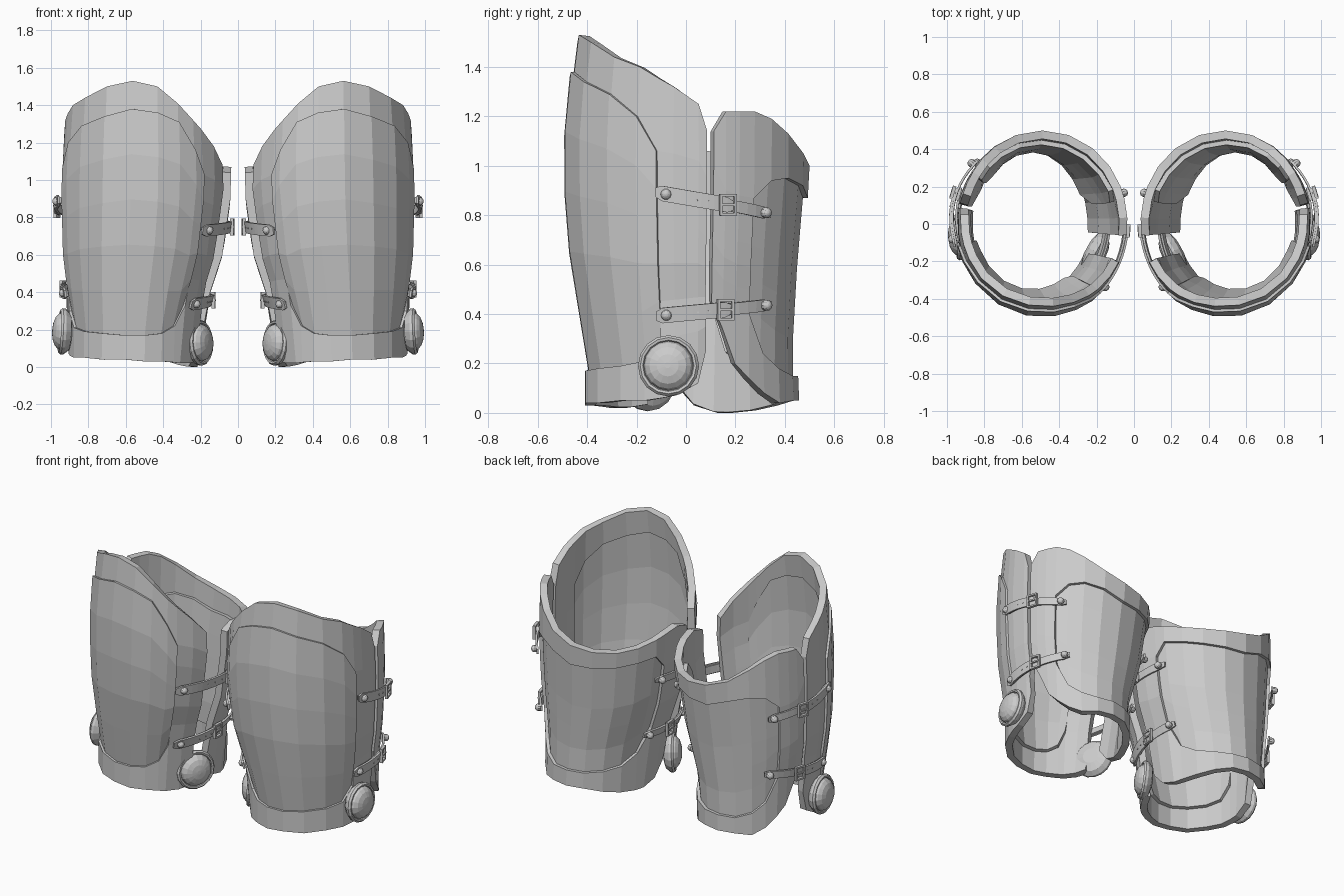
import bpy, bmesh
from math import sin, cos, pi, radians
from mathutils import Matrix, Vector

if "Cube" in bpy.data.objects:
    bpy.data.objects.remove(bpy.data.objects["Cube"])

# Thigh profile by height: z, centre x, half width, front depth, back depth
PROFILE = [(0, .55, .34, .395, .455), (.25, .545, .345, .395, .445),
           (.6, .51, .425, .46, .465), (.95, .49, .455, .488, .495),
           (1.2, .49, .445, .482, .495), (1.53, .49, .42, .44, .47)]


def surface(phi, z, off=0.0):
    """Point on the thigh; phi is degrees from the front towards the outer side."""
    z0 = min(max(z, 0), 1.529)
    for a, b in zip(PROFILE, PROFILE[1:]):
        if a[0] <= z0 <= b[0]:
            t = (z0 - a[0]) / (b[0] - a[0])
            _, cx, rx, f, k = [p + (q - p) * t for p, q in zip(a, b)]
            break
    s, c = sin(radians(phi)), cos(radians(phi))
    ry = f if c > 0 else k
    return Vector((cx + (rx + off) * s, -(ry + off) * c, z))


def frame(phi, z, off):
    """Local axes on the surface: X along, Y up, Z outwards."""
    t = (surface(phi + 1, z) - surface(phi - 1, z)).normalized()
    n = t.cross(Vector((0, 0, 1))).normalized()
    up = n.cross(t)
    m = Matrix((t, up, n)).transposed().to_4x4()
    m.translation = surface(phi, z, off)
    return m


def finish(name, bm, thick=0.0):
    bmesh.ops.delete(bm, geom=[v for v in bm.verts if not v.link_faces], context='VERTS')
    me = bpy.data.meshes.new(name)
    bm.to_mesh(me)
    bm.free()
    ob = bpy.data.objects.new(name, me)
    bpy.context.collection.objects.link(ob)
    if thick:
        so = ob.modifiers.new("thickness", 'SOLIDIFY')
        so.thickness, so.offset = thick, -1
    mi = ob.modifiers.new("other_leg", 'MIRROR')
    mi.use_axis[0] = True
    mi.use_mirror_merge = False
    return ob


def sheet(name, grid, keep, thick):
    bm = bmesh.new()
    vs = [[bm.verts.new(p) for p in col] for col in grid]
    for c in range(len(vs) - 1):
        for r in range(len(vs[c]) - 1):
            if keep(c, r):
                bm.faces.new((vs[c][r], vs[c + 1][r], vs[c + 1][r + 1], vs[c][r + 1]))
    return finish(name, bm, thick)


def plate(name, cols, first, last, frame_off, panel_off):
    """Border and centre panel from columns: angle, bottom, panel bottom, panel top, top."""
    n = 5

    def grid(off):
        out = []
        for phi, zb, pb, pt, zt in cols:
            zs = [zb] + [pb + (pt - pb) * i / n for i in range(n + 1)] + [zt]
            out.append([surface(phi, z, off(z, i)) for i, z in enumerate(zs)])
        return out

    def inside(c, r):
        return first <= c < last and 1 <= r <= n

    sheet(name + "_border", grid(frame_off), lambda c, r: not inside(c, r), .045)
    sheet(name + "_panel", grid(panel_off), inside, .05)


# Front plate, inner edge to outer edge
front = [(-65, .03, .33, .95, 1.08), (-54, .02, .33, 1.0, 1.18),
         (-42, .02, .33, 1.03, 1.27), (-35, .025, .22, 1.16, 1.32),
         (-23, .03, .18, 1.31, 1.41), (-8, .03, .17, 1.36, 1.50),
         (10, .04, .17, 1.38, 1.53), (30, .04, .18, 1.34, 1.50),
         (50, .05, .19, 1.29, 1.44), (66, .05, .21, 1.2, 1.40),
         (76, .06, .30, 1.06, 1.355), (84, .07, .31, 1.05, 1.32),
         (96, .12, .33, 1.02, 1.25), (100, .25, .35, .95, 1.14)]
plate("front_plate", front, 2, 10,
      lambda z, i: .018 if i < 2 else 0, lambda z, i: .004 if i < 2 else .014)

# Back plate, outer edge to inner edge
back = [(103, .45, .5, 1.0, 1.14), (109, .34, .45, .9, 1.22),
        (116, .2, .42, .88, 1.22), (124, .14, .40, .87, 1.22),
        (134, .08, .24, .94, 1.19), (146, .04, .18, .95, 1.13),
        (162, .05, .15, .92, 1.05), (180, .05, .15, .87, 1.0),
        (198, .05, .15, .87, .98), (216, .03, .16, .88, .98),
        (232, .01, .18, .9, 1.0), (246, .0, .24, .92, 1.03),
        (254, .0, .4, .84, 1.05), (266, .03, .4, .85, 1.07),
        (277, .12, .4, .9, 1.04)]
plate("back_plate", back, 3, 12, lambda z, i: .005, lambda z, i: -.015)


def lathe(bm, profile, m, seg):
    rings = [[bm.verts.new(m @ Vector((r * cos(2 * pi * i / seg), r * sin(2 * pi * i / seg), h)))
              for i in range(seg)] for r, h in profile]
    for a, b in zip(rings, rings[1:]):
        for i in range(seg):
            j = (i + 1) % seg
            bm.faces.new((a[i], a[j], b[j], b[i]))
    bm.faces.new(rings[0][::-1])
    bm.faces.new(rings[-1])


def box(bm, m, pos, size):
    bmesh.ops.create_cube(bm, size=1, matrix=m @ Matrix.Translation(pos) @ Matrix.Diagonal((*size, 1)))


RIVET = [(.022, -.012), (.022, .004), (.018, .013), (.01, .019), (.003, .021)]


def strap(name, p0, p1, z0, z1, bulge, buckle_t):
    def at(t, lift=0.0):
        return p0 + (p1 - p0) * t, z0 + (z1 - z0) * t, .024 + lift + bulge * sin(pi * min(max(t, 0), 1))

    def band(part, t0, t1, half, lift):
        grid = []
        for i in range(13):
            phi, z, off = at(t0 + (t1 - t0) * i / 12, lift)
            w = half * (.6 if i in (0, 12) else 1)
            grid.append([surface(phi, z - w, off), surface(phi, z + w, off)])
        if p1 < p0:
            grid.reverse()
        sheet(name + part, grid, lambda c, r: True, .012)

    # Leather band and wider overlapping tongue
    band("_band", -.08, 1.08, .024, 0)
    band("_tongue", -.1, buckle_t + .06, .031, .011)
    # End rivets and small tongue holes
    bm = bmesh.new()
    for t in (0, 1):
        phi, z, off = at(t, .01)
        lathe(bm, RIVET, frame(phi, z, off), 10)
    for t in (.3, .4, .5):
        phi, z, off = at(t, .011)
        lathe(bm, [(.005, -.006), (.005, .003)], frame(phi, z, off), 6)
    finish(name + "_rivets", bm)
    # Buckle frame with prong
    bm = bmesh.new()
    phi, z, off = at(buckle_t, .014)
    m = frame(phi, z, off)
    for s in (-1, 1):
        box(bm, m, (s * .03, 0, 0), (.011, .088, .018))
        box(bm, m, (0, s * .039, 0), (.06, .011, .018))
    box(bm, m, (0, 0, .006), (.06, .009, .01))
    finish(name + "_buckle", bm)


strap("outer_upper_strap", 81, 129, .885, .81, .014, .57)
strap("outer_lower_strap", 80, 132, .395, .435, .01, .55)
strap("inner_upper_strap", -48, -109, .73, .76, -.004, .62)
strap("inner_lower_strap", -52, -109, .335, .37, -.004, .62)

# Domed knee discs with a raised rim
DISC = [(.05, -.05), (.1, -.035), (.122, -.008), (.124, .008), (.114, .02), (.104, .018),
        (.1, .01), (.093, .027), (.075, .043), (.045, .054), (.012, .058)]
for name, pos, normal in (("outer_disc", (.935, -.07, .19), (1, -.08, .05)),
                          ("inner_disc", (.205, -.15, .13), (-.87, -.48, .05))):
    bm = bmesh.new()
    m = Vector(normal).to_track_quat('Z', 'Y').to_matrix().to_4x4()
    m.translation = pos
    lathe(bm, DISC, m, 16)
    finish(name, bm)
